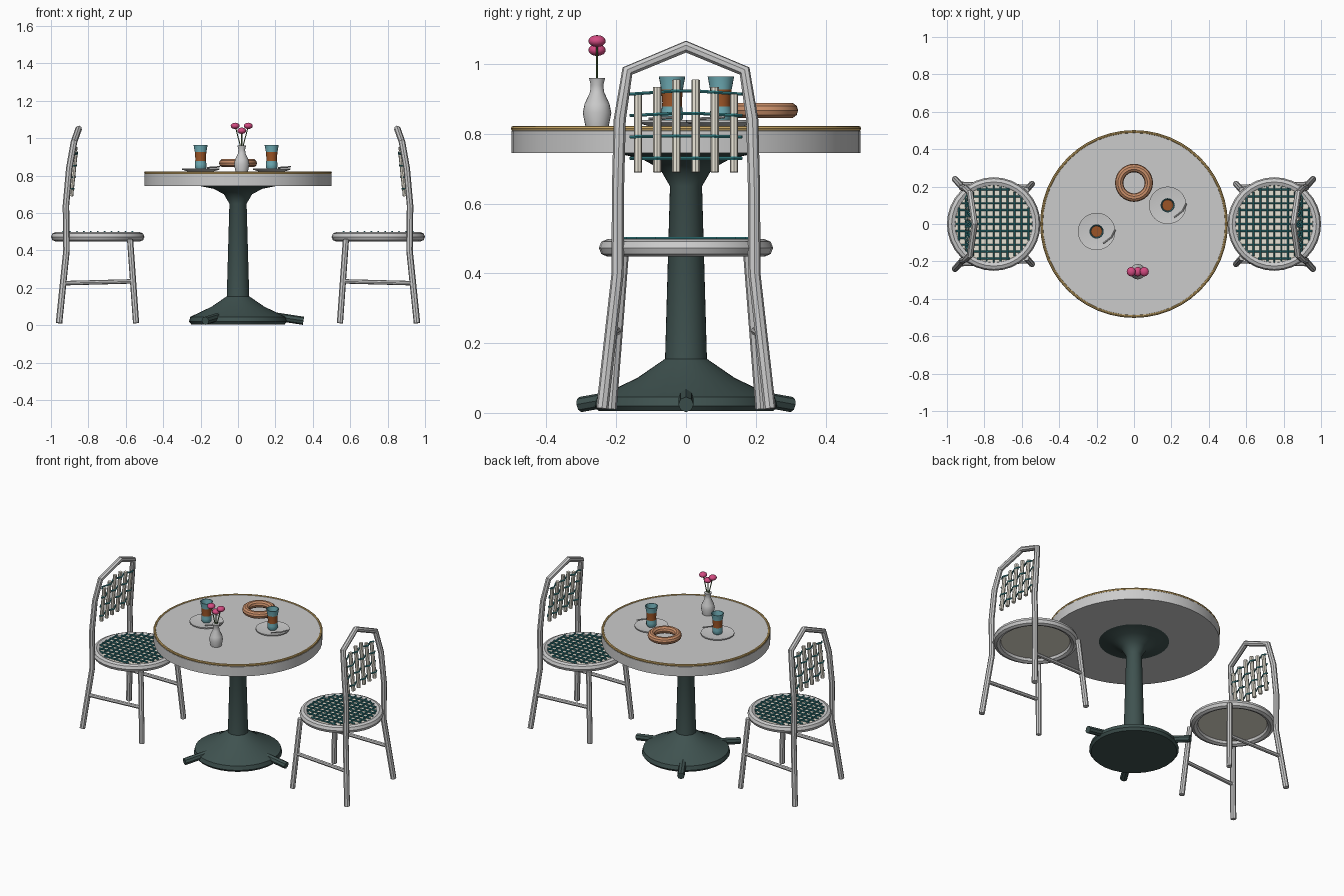
import bpy, bmesh, math
from mathutils import Vector

if "Cube" in bpy.data.objects:
    bpy.data.objects.remove(bpy.data.objects["Cube"])


def material(name, rgb):
    m = bpy.data.materials.new(name)
    m.diffuse_color = (*rgb, 1)
    m.use_nodes = True
    m.node_tree.nodes["Principled BSDF"].inputs["Base Color"].default_value = m.diffuse_color
    return m


DARK = material("dark_green", (0.05, 0.085, 0.08))
GOLD = material("gold", (0.6, 0.4, 0.14))
CREAM = material("cream", (0.8, 0.76, 0.66))
TEAL = material("teal", (0.04, 0.25, 0.27))
GLASS = material("glass_blue", (0.16, 0.42, 0.47))
TEA = material("tea", (0.33, 0.09, 0.02))
BREAD = material("bread", (0.58, 0.27, 0.14))
PINK = material("pink", (0.65, 0.07, 0.22))
STEM = material("stem_green", (0.08, 0.16, 0.05))


def finish(ob, name, mat=None):
    ob.name = name
    if mat:
        ob.data.materials.append(mat)
    bpy.ops.object.select_all(action='DESELECT')
    ob.select_set(True)
    bpy.context.view_layer.objects.active = ob
    bpy.ops.object.shade_smooth_by_angle(angle=math.radians(35))
    return ob


def from_bmesh(bm, name, mat):
    bmesh.ops.recalc_face_normals(bm, faces=bm.faces)
    me = bpy.data.meshes.new(name)
    bm.to_mesh(me)
    bm.free()
    ob = bpy.data.objects.new(name, me)
    bpy.context.collection.objects.link(ob)
    return finish(ob, name, mat)


# Closed lathe: profile of (radius, z) from bottom to top
def lathe(name, profile, at=(0, 0), mat=None, n=32):
    bm = bmesh.new()
    rings = [[bm.verts.new((at[0] + r * math.cos(2 * math.pi * i / n),
                            at[1] + r * math.sin(2 * math.pi * i / n), z))
              for i in range(n)] for r, z in profile]
    for a, b in zip(rings, rings[1:]):
        for i in range(n):
            j = (i + 1) % n
            bm.faces.new((a[i], a[j], b[j], b[i]))
    bm.faces.new(rings[0])
    bm.faces.new(rings[-1])
    return from_bmesh(bm, name, mat)


# Round tubes along any number of polylines, joined into one object
def tubes(name, paths, radius, mat=None, res=2):
    cu = bpy.data.curves.new(name, 'CURVE')
    cu.dimensions = '3D'
    cu.bevel_depth = radius
    cu.bevel_resolution = res
    cu.use_fill_caps = True
    for path in paths:
        sp = cu.splines.new('POLY')
        sp.points.add(len(path) - 1)
        for p, co in zip(sp.points, path):
            p.co = (*co, 1)
    tmp = bpy.data.objects.new(name, cu)
    bpy.context.collection.objects.link(tmp)
    dg = bpy.context.evaluated_depsgraph_get()
    me = bpy.data.meshes.new_from_object(tmp.evaluated_get(dg))
    bpy.data.objects.remove(tmp)
    ob = bpy.data.objects.new(name, me)
    bpy.context.collection.objects.link(ob)
    return finish(ob, name, mat)


def torus(name, at, major, minor, mat=None, n=40, m=8):
    bpy.ops.mesh.primitive_torus_add(location=at, major_radius=major, minor_radius=minor,
                                     major_segments=n, minor_segments=m)
    return finish(bpy.context.object, name, mat)


# Table
lathe("table_top", [(0.5, 0.745), (0.5, 0.808), (0.49, 0.818)], n=48)
torus("table_rim", (0, 0, 0.815), 0.494, 0.008, GOLD, 48)
lathe("pedestal", [(0.25, 0.005), (0.262, 0.02), (0.255, 0.045), (0.14, 0.10), (0.06, 0.155),
                   (0.046, 0.65), (0.075, 0.70), (0.13, 0.73), (0.205, 0.745)], mat=DARK)
tubes("pedestal_feet", [[(0.2 * math.cos(a), 0.2 * math.sin(a), 0.047),
                         (0.35 * math.cos(a), 0.35 * math.sin(a), 0.024)]
                        for a in (0, 2 * math.pi / 3, 4 * math.pi / 3)], 0.022, DARK)


# Chairs, mirrored by side s
def chair(side, s):
    cx, R = 0.75, 0.205

    def place(*pts):
        return [(s * x, y, z) for x, y, z in pts]

    def both(*pts):
        return [place(*[(x, k * y, z) for x, y, z in pts]) for k in (1, -1)]

    # Frame
    torus(side + "_seat_ring", (s * cx, 0, 0.473), 0.225, 0.025, n=32)
    half = [(0.957, 0.24, 0.012), (0.917, 0.196, 0.40), (0.92, 0.195, 0.64),
            (0.902, 0.19, 0.84), (0.877, 0.168, 0.98)]
    tubes(side + "_back_frame", [place(*half, (0.852, 0, 1.05),
                                       *[(x, -y, z) for x, y, z in reversed(half)])], 0.0175)
    tubes(side + "_front_legs", both((0.545, 0.215, 0.012), (0.577, 0.18, 0.46)), 0.0165)
    tubes(side + "_stretchers", both((0.56, 0.198, 0.235), (0.935, 0.215, 0.225)), 0.012)

    # Woven seat
    lathe(side + "_seat_panel", [(0.212, 0.47), (0.212, 0.488)], (s * cx, 0), CREAM)
    lines = [i * 0.037 for i in range(-5, 6)]
    chord = {d: math.sqrt(R * R - d * d) for d in lines}
    tubes(side + "_seat_weave_across", [place((cx + d, -chord[d], 0.5), (cx + d, chord[d], 0.5))
                                        for d in lines], 0.005, TEAL, 1)
    tubes(side + "_seat_weave_along", [place((cx - chord[d], d, 0.493), (cx + chord[d], d, 0.493))
                                       for d in lines], 0.005, TEAL, 1)

    # Woven backrest
    ys = [-0.1375 + i * 0.055 for i in range(6)]
    tubes(side + "_back_slats", [place((0.893, y, 0.69), (0.87, y, 0.965 - 0.38 * abs(y)))
                                 for y in ys], 0.012, CREAM)
    bands = []
    for k in range(4):
        z = 0.73 + 0.065 * k
        x = 0.890 - 0.006 * k
        pts = [(-0.16, 0)] + [(y, 1 if (i + k) % 2 else -1) for i, y in enumerate(ys)] + [(0.16, 0)]
        bands.append(place(*[(x + 0.012 * w, y, z - 0.07 * k / 3 * abs(y)) for y, w in pts]))
    tubes(side + "_back_weave", bands, 0.005, TEAL, 1)


chair("right", 1)
chair("left", -1)

# Tea glasses on saucers, with a spoon
for side, (x, y) in {"left": (-0.2, -0.04), "right": (0.18, 0.1)}.items():
    lathe(side + "_saucer", [(0.06, 0.82), (0.1, 0.832), (0.1, 0.839), (0.06, 0.834)], (x, y))
    lathe(side + "_glass", [(0.025, 0.834), (0.031, 0.845), (0.031, 0.862), (0.026, 0.90),
                            (0.038, 0.965), (0.034, 0.965), (0.029, 0.925)], (x, y), GLASS, 24)
    lathe(side + "_tea", [(0.03, 0.862), (0.028, 0.89), (0.031, 0.927)], (x, y), TEA, 24)
    tubes(side + "_spoon", [[(x + 0.035, y - 0.065, 0.843), (x + 0.08, y - 0.03, 0.845),
                             (x + 0.1, y + 0.01, 0.848)]], 0.004)

# Bread ring
torus("bread_ring", (0, 0.22, 0.867), 0.079, 0.0225, BREAD, 32, 10)

# Vase with flowers
vx, vy = 0.02, -0.255
lathe("vase", [(0.033, 0.82), (0.041, 0.86), (0.036, 0.885), (0.02, 0.92), (0.018, 0.94),
               (0.023, 0.96)], (vx, vy), n=20)
heads = [(vx - 0.035, vy, 1.066), (vx, vy, 1.04), (vx + 0.035, vy, 1.066)]
tubes("flower_stems", [[(vx, vy, 0.93), h] for h in heads], 0.003, STEM, 1)
for i, h in enumerate(heads):
    bpy.ops.mesh.primitive_uv_sphere_add(segments=16, ring_count=8, radius=1, location=h,
                                         scale=(0.024, 0.025, 0.017))
    finish(bpy.context.object, "flower_%d" % (i + 1), PINK)
